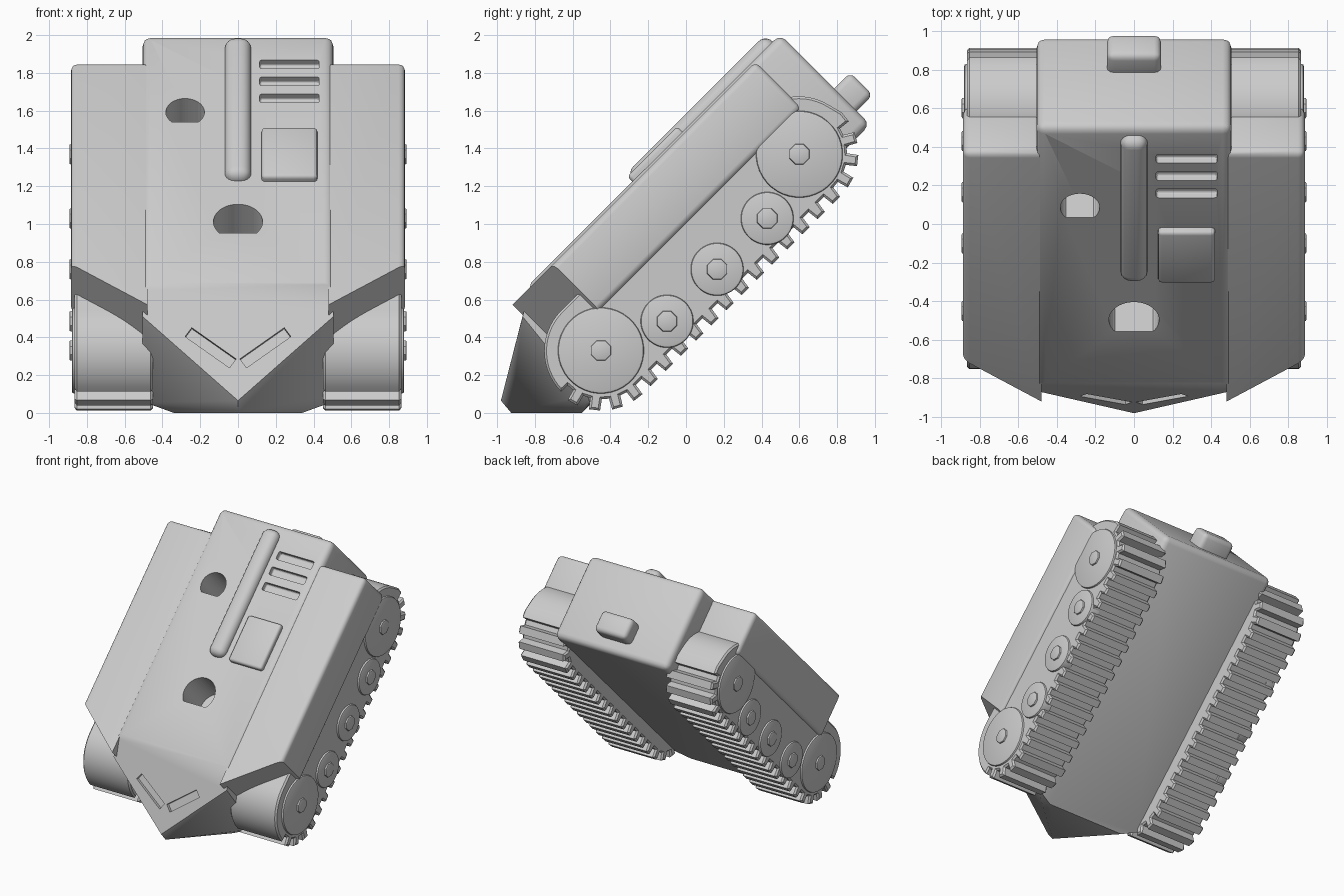
import bpy, bmesh, math
from mathutils import Matrix, Vector

cube = bpy.data.objects.get("Cube")
if cube:
    bpy.data.objects.remove(cube, do_unlink=True)

# The vehicle is modelled level (x, length, height) and pitched up 45 degrees
TILT = Matrix.Rotation(math.radians(45), 4, 'X')

grey = bpy.data.materials.new("plain grey")
grey.use_nodes = True
COLOUR = (0.6, 0.6, 0.6, 1)
grey.diffuse_color = COLOUR
grey.node_tree.nodes["Principled BSDF"].inputs["Base Color"].default_value = COLOUR


def finish(name, bm, mirror=False, smooth=True, cutter=False):
    bmesh.ops.recalc_face_normals(bm, faces=bm.faces)
    mesh = bpy.data.meshes.new(name)
    bm.to_mesh(mesh)
    bm.free()
    mesh.materials.append(grey)
    ob = bpy.data.objects.new(name, mesh)
    bpy.context.collection.objects.link(ob)
    ob.matrix_world = TILT
    if mirror:
        ob.modifiers.new("mirror", 'MIRROR')
    if cutter:
        ob.hide_render = True
        ob.hide_viewport = True
        ob.display_type = 'WIRE'
    elif smooth:
        bpy.ops.object.select_all(action='DESELECT')
        ob.select_set(True)
        bpy.context.view_layer.objects.active = ob
        bpy.ops.object.shade_smooth_by_angle(angle=math.radians(35))
    return ob


def prism(points, a, b, axis):
    """Extrude a closed outline from a to b along x (0) or height (2)."""
    bm = bmesh.new()
    place = (lambda p: (a, p[0], p[1])) if axis == 0 else (lambda p: (p[0], p[1], a))
    face = bm.faces.new([bm.verts.new(place(p)) for p in points])
    move = Vector((0, 0, 0))
    move[axis] = b - a
    out = bmesh.ops.extrude_face_region(bm, geom=[face])["geom"]
    bmesh.ops.translate(bm, vec=move, verts=[v for v in out if isinstance(v, bmesh.types.BMVert)])
    return bm


def round_edges(bm, radius, edges=None, segments=3):
    bmesh.ops.bevel(bm, geom=list(edges or bm.edges), offset=radius, segments=segments,
                    profile=0.5, affect='EDGES', clamp_overlap=True)


def box(name, x, s, n, radius=0.0, segments=3, **kw):
    bm = prism([(x[0], s[0]), (x[1], s[0]), (x[1], s[1]), (x[0], s[1])], n[0], n[1], 2)
    if radius:
        round_edges(bm, radius, segments=segments)
    return finish(name, bm, **kw)


def disc(name, s, n, radius, x0, x1, sides=40, edge=0.012):
    pts = [(s + radius * math.cos(2 * math.pi * (i + .5) / sides),
            n + radius * math.sin(2 * math.pi * (i + .5) / sides)) for i in range(sides)]
    bm = prism(pts, x0, x1, 0)
    rim = [e for e in bm.edges if all(v.co.x > x1 - 1e-4 for v in e.verts)]
    round_edges(bm, edge, rim, 2)
    return finish(name, bm, mirror=True)


# Hull with a ploughshare nose
TOP, BOTTOM, REAR = 1.065, 0.39, 1.77
level = TILT.inverted()
bm = bmesh.new()
for side in (-1, 1):
    for n in (TOP, BOTTOM):
        bm.verts.new((side * 0.505, REAR, n))
    for p in ((.505, -.82, .69), (.505, -.865, .51), (.505, -.5, .06), (.34, -.55, 0)):
        bm.verts.new(level @ Vector((side * p[0], p[1], p[2])))
for p in ((0, -.98, .065), (0, -.925, 0)):
    bm.verts.new(level @ Vector(p))
bmesh.ops.convex_hull(bm, input=bm.verts)
bmesh.ops.dissolve_limit(bm, angle_limit=math.radians(3), verts=bm.verts, edges=bm.edges)
bm.normal_update()
upper = [e for e in bm.edges if any(v.co.y > 1.5 for v in e.verts)
         and not all(v.co.z < 0.5 and abs(v.co.x) > 5 for v in e.verts)]
round_edges(bm, 0.045, upper)
hull = finish("hull", bm)


def cut(cutter):
    mod = hull.modifiers.new(cutter.name, 'BOOLEAN')
    mod.object = cutter
    mod.operation = 'DIFFERENCE'
    mod.solver = 'EXACT'


# Vent slots
for i in range(3):
    s = 1.29 + 0.127 * i
    cut(box("vent_cutter", (.115, .43), (s - .032, s + .032), (TOP - .04, TOP + .1), .012, cutter=True))


# Deep sockets with one flat side
def socket(x, s0, s1, half):
    r = half
    mid = s1 - r
    a0 = math.asin((s0 - mid) / r)
    pts = [(x + r * math.cos(a0 + (math.pi - 2 * a0) * i / 32),
            mid + r * math.sin(a0 + (math.pi - 2 * a0) * i / 32)) for i in range(33)]
    cut(finish("socket_cutter", prism(pts, TOP - .3, TOP + .1, 2), cutter=True))


socket(-.28, 1.113, 1.288, .102)
socket(0, .28, .495, .13)

# Chevron grooves on the nose plate
for side in (-1, 1):
    bm = bmesh.new()
    bmesh.ops.create_cube(bm, size=1)
    shape = (Matrix.Translation((side * .145, -.908, .345)) @ Matrix.Rotation(math.radians(-14.5), 4, 'X')
             @ Matrix.Rotation(-side * math.radians(36), 4, 'Y') @ Matrix.Diagonal((.29, .05, .06, 1)))
    bmesh.ops.transform(bm, matrix=level @ shape, verts=bm.verts)
    cut(finish("chevron_cutter", bm, cutter=True))

# Raised parts on the deck and the rear
box("deck_ridge", (-.07, .07), (.67, 1.715), (TOP - .07, 1.12), .055, 5)
box("deck_hatch", (.125, .42), (.665, 1.04), (TOP - .06, 1.105), .02)
box("rear_block", (-.14, .14), (1.68, 1.89), (.49, .66), .035)

# Side sponsons with swept fronts
bm = prism([(.48, -.245), (.885, .06), (.885, 1.575), (.48, 1.575)], .705, 1.055, 2)
bm.normal_update()
soft = [e for e in bm.edges if all(v.co.x > .6 for v in e.verts) and any(v.co.y > 1 for v in e.verts)
        or all(v.co.y > 1 for v in e.verts)]
round_edges(bm, .035, soft)
finish("sponson", bm, mirror=True)

# Track belt: smooth above, cleated around the lower half
FRONT, BACK, AXLE, R, GROOVE = -.085, 1.393, .548, .303, .255


def on_track(t, r):
    """Point at distance r from the axle line; t in 0-1 front, 1-2 run, 2-3 back."""
    if t < 1 or t > 2:
        a = math.pi + (t if t < 1 else t - 1) * math.pi / 2
        s = FRONT if t < 1 else BACK
        return s + r * math.cos(a), AXLE + r * math.sin(a)
    return FRONT + (BACK - FRONT) * (t - 1), AXLE - r


belt = []
for start, count in ((0, 4), (1, 13), (2, 4)):
    for i in range(count):
        for f, r in ((.02, GROOVE), (.40, GROOVE), (.46, R + .012), (.94, R + .012)):
            belt.append(on_track(start + (i + f) / count, r))
belt += [(BACK + R * math.cos(a), AXLE + R * math.sin(a))
         for a in (math.pi / 2 * i / 14 for i in range(2, 15))]
belt += [(FRONT + R * math.cos(a), AXLE + R * math.sin(a))
         for a in (math.pi / 2 * (1 + i / 14) for i in range(15))]
bm = prism(belt, .45, .865, 0)
ends = [e for e in bm.edges if abs(e.verts[0].co.x - e.verts[1].co.x) < 1e-5]
round_edges(bm, .012, ends, 1)
finish("track_belt", bm, mirror=True)

# Wheels and hubs
for name, s, n, r in (("front_wheel", FRONT, .552, .228), ("back_wheel", BACK, .544, .23),
                      ("road_wheel", .272, .414, .14), ("road_wheel", .654, .421, .14),
                      ("road_wheel", 1.032, .424, .14)):
    disc(name, s, n, r, .8, .88)
    disc(name + "_hub", s, n, .058, .85, .893, 8, .008)
